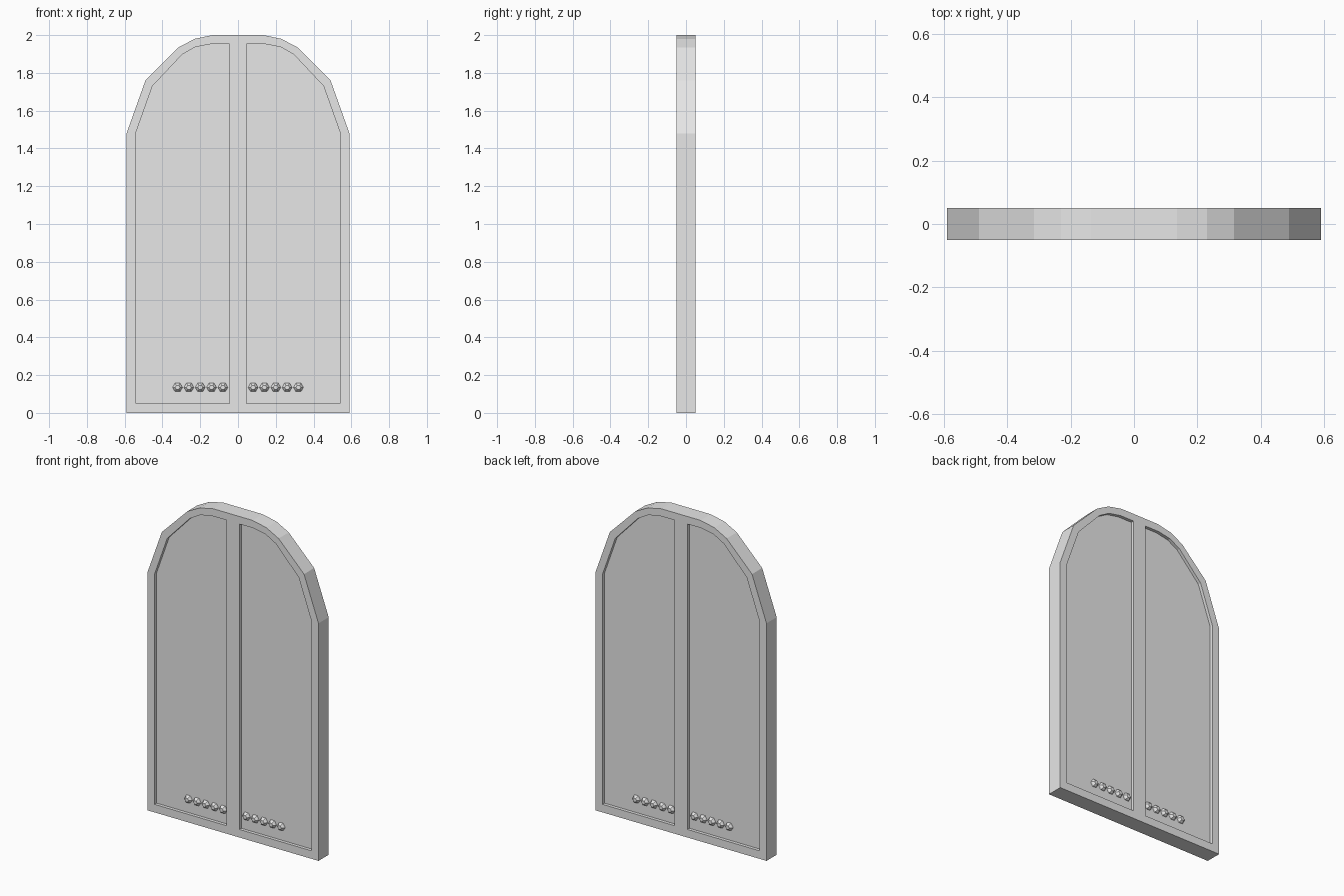
import bpy, bmesh, math
from mathutils import Matrix

cube = bpy.data.objects.get("Cube")
if cube:
    bpy.data.objects.remove(cube, do_unlink=True)

grey = bpy.data.materials.new("light grey")
grey.use_nodes = True
grey.diffuse_color = (0.8, 0.8, 0.8, 1)
grey.node_tree.nodes["Principled BSDF"].inputs["Base Color"].default_value = (0.8, 0.8, 0.8, 1)

UPRIGHT = Matrix.Rotation(math.pi / 2, 4, 'X')
HALF_DEPTH, PANEL_HALF = 0.05, 0.03


def add_mesh(name, mesh):
    mesh.name = name
    mesh.materials.clear()
    mesh.materials.append(grey)
    ob = bpy.data.objects.new(name, mesh)
    bpy.context.collection.objects.link(ob)
    return ob


def extruded(name, outlines, half):
    """Filled upright plate; outlines inside the first one become openings."""
    cu = bpy.data.curves.new(name, 'CURVE')
    cu.dimensions, cu.fill_mode, cu.extrude = '2D', 'BOTH', half
    for pts in outlines:
        sp = cu.splines.new('POLY')
        sp.points.add(len(pts) - 1)
        for p, (x, z) in zip(sp.points, pts):
            p.co = (x, z, 0, 1)
        sp.use_cyclic_u = True
    tmp = bpy.data.objects.new(name + "_curve", cu)
    bpy.context.collection.objects.link(tmp)
    bpy.context.view_layer.update()
    deps = bpy.context.evaluated_depsgraph_get()
    mesh = bpy.data.meshes.new_from_object(tmp.evaluated_get(deps))
    bpy.data.objects.remove(tmp, do_unlink=True)
    bpy.data.curves.remove(cu)
    mesh.transform(UPRIGHT)
    bm = bmesh.new()
    bm.from_mesh(mesh)
    bmesh.ops.remove_doubles(bm, verts=bm.verts, dist=1e-5)
    bmesh.ops.recalc_face_normals(bm, faces=bm.faces)
    for f in bm.faces:
        f.smooth = False
    bm.to_mesh(mesh)
    bm.free()
    return add_mesh(name, mesh)


def flip(pts):
    return [(-x, z) for x, z in reversed(pts)]


# Arched outline and the half-arch leaf opening
side = [(0.59, 0), (0.59, 1.48), (0.49, 1.76), (0.315, 1.935), (0.23, 1.98), (0.135, 2.0)]
leaf = [(0.045, 0.05), (0.54, 0.05), (0.54, 1.485), (0.453, 1.73),
        (0.296, 1.897), (0.226, 1.937), (0.142, 1.953), (0.045, 1.953)]

extruded("door_frame", [side + flip(side), leaf, flip(leaf)], HALF_DEPTH)
extruded("left_panel", [leaf], PANEL_HALF)
extruded("right_panel", [flip(leaf)], PANEL_HALF)

# Rows of six-sided domed studs on both faces
for face, y in (("front", -1), ("back", 1)):
    for label, sx in (("left", 1), ("right", -1)):
        bm = bmesh.new()
        for i in range(5):
            x = sx * (0.08 + 0.06 * i)
            for r1, r2, y0, y1 in ((0.027, 0.024, 0.028, 0.038), (0.024, 0.013, 0.038, 0.049)):
                place = (Matrix.Translation((x, y * (y0 + y1) / 2, 0.135))
                         @ Matrix.Rotation(-y * math.pi / 2, 4, 'X')
                         @ Matrix.Rotation(math.pi / 2, 4, 'Z'))
                bmesh.ops.create_cone(bm, cap_ends=True, segments=6, radius1=r1,
                                      radius2=r2, depth=y1 - y0, matrix=place)
        mesh = bpy.data.meshes.new("studs")
        bm.to_mesh(mesh)
        bm.free()
        add_mesh(f"{face}_{label}_studs", mesh)
